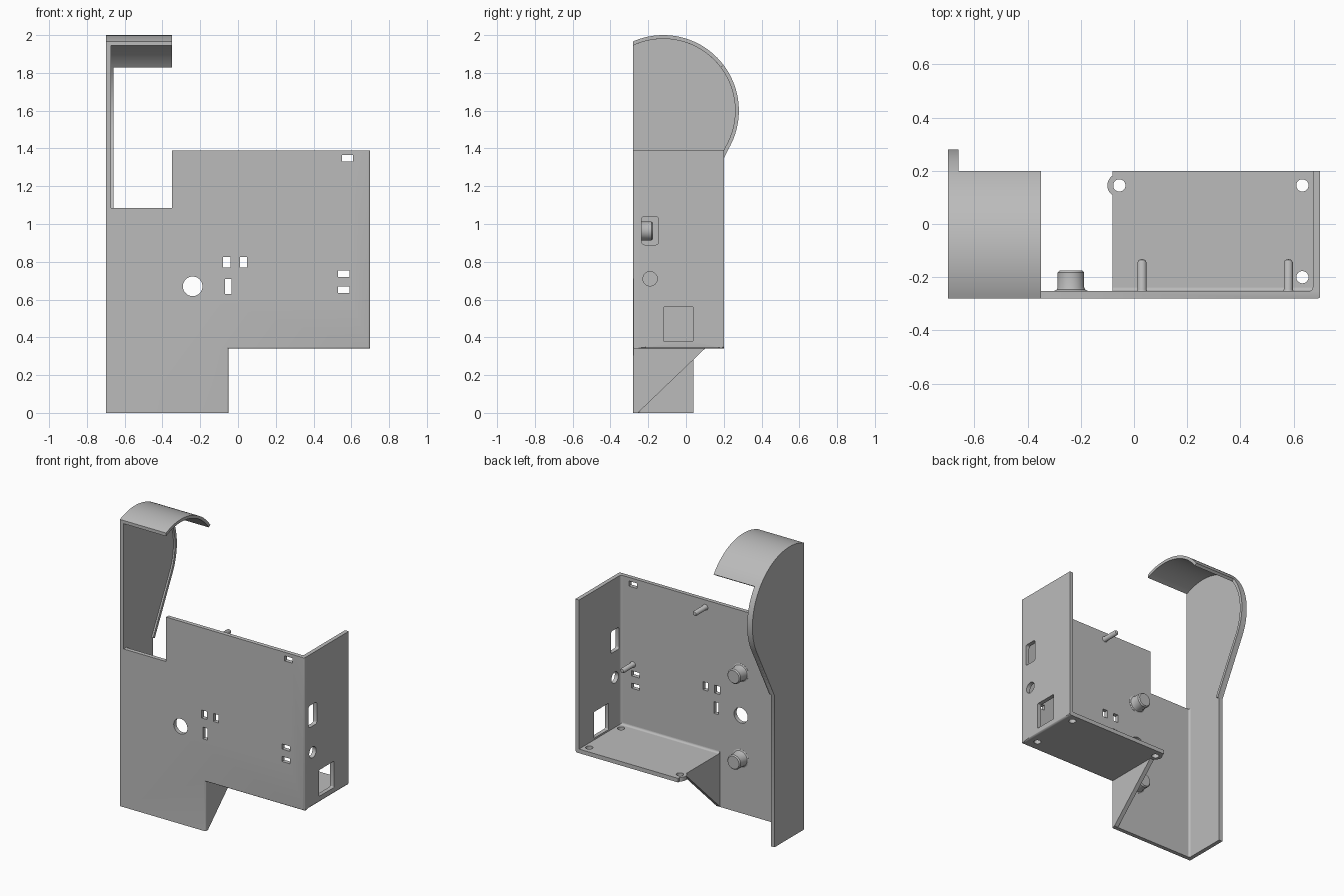
import bpy, bmesh
from math import sin, cos, pi, radians, acos, atan2, hypot
from mathutils import Matrix, Vector

cube = bpy.data.objects.get("Cube")
if cube:
    bpy.data.objects.remove(cube, do_unlink=True)

# One plain grey for the whole shell
grey = bpy.data.materials.new("plain_grey")
grey.use_nodes = True
GREY = (0.5, 0.5, 0.5, 1)
grey.diffuse_color = GREY
grey.node_tree.nodes["Principled BSDF"].inputs["Base Color"].default_value = GREY

T = 0.028                      # sheet thickness
BACK = -0.28 + T               # inner face of the front panel
R = 0.01                       # edge rounding

# Column vectors mapping sketch axes (u, v, normal) to world axes
PLANES = {
    "xy": ((1, 0, 0), (0, 1, 0), (0, 0, 1)),
    "xz": ((1, 0, 0), (0, 0, 1), (0, -1, 0)),
    "yz": ((0, 1, 0), (0, 0, 1), (1, 0, 0)),
}


def arc(cx, cy, r, a, b, n=24):
    return [(cx + r * cos(a + (b - a) * i / n), cy + r * sin(a + (b - a) * i / n))
            for i in range(n + 1)]


def circle(cx, cy, r):
    return arc(cx, cy, r, 0, 2 * pi, 32)[:-1]


def rect(u0, u1, v0, v1, r=0):
    if not r:
        return [(u0, v0), (u1, v0), (u1, v1), (u0, v1)]
    pts = []
    for k, (u, v) in enumerate([(u1 - r, v1 - r), (u0 + r, v1 - r),
                                (u0 + r, v0 + r), (u1 - r, v0 + r)]):
        pts += arc(u, v, r, k * pi / 2, (k + 1) * pi / 2, 4)
    return pts


def finish(ob):
    ob.data.materials.clear()
    ob.data.materials.append(grey)
    bpy.ops.object.select_all(action="DESELECT")
    ob.select_set(True)
    bpy.context.view_layer.objects.active = ob
    bpy.ops.object.shade_smooth_by_angle(angle=radians(35))
    return ob


def plate(name, plane, lo, hi, outline, holes=(), round_edge=None):
    """Extrude an outline with holes between lo and hi along the plane's axis."""
    cu = bpy.data.curves.new(name, "CURVE")
    cu.dimensions, cu.fill_mode, cu.extrude = "2D", "BOTH", (hi - lo) / 2
    for loop in (outline, *holes):
        sp = cu.splines.new("POLY")
        sp.points.add(len(loop) - 1)
        for p, (u, v) in zip(sp.points, loop):
            p.co = (u, v, 0, 1)
        sp.use_cyclic_u = True
    ob = bpy.data.objects.new(name, cu)
    bpy.context.collection.objects.link(ob)
    bpy.ops.object.select_all(action="DESELECT")
    ob.select_set(True)
    bpy.context.view_layer.objects.active = ob
    bpy.ops.object.convert(target="MESH")
    ob = bpy.context.view_layer.objects.active

    u, v, n = (Vector(a) for a in PLANES[plane])
    mid = Vector(abs(c) for c in n) * (lo + hi) / 2
    mat = Matrix((u, v, n)).transposed().to_4x4()
    mat.translation = mid
    bm = bmesh.new()
    bm.from_mesh(ob.data)
    bm.transform(mat)
    bmesh.ops.remove_doubles(bm, verts=bm.verts, dist=1e-4)
    bmesh.ops.recalc_face_normals(bm, faces=bm.faces)
    if round_edge:
        edges = [e for e in bm.edges if round_edge(*(w.co for w in e.verts))]
        bmesh.ops.bevel(bm, geom=edges, offset=R, segments=4, profile=0.5,
                        affect="EDGES", clamp_overlap=False)
    bm.to_mesh(ob.data)
    bm.free()
    return finish(ob)


def lathe(name, profile, x, z):
    """Turn a (radius, height) profile around an axis pointing to the back."""
    bm = bmesh.new()
    vs = [bm.verts.new((x + r, BACK - 0.002 + h, z)) for r, h in profile]
    es = [bm.edges.new(p) for p in zip(vs, vs[1:])]
    bmesh.ops.spin(bm, geom=vs + es, cent=(x, 0, z), axis=(0, 1, 0),
                   angle=2 * pi, steps=32)
    bmesh.ops.remove_doubles(bm, verts=bm.verts, dist=1e-4)
    bmesh.ops.recalc_face_normals(bm, faces=bm.faces)
    me = bpy.data.meshes.new(name)
    bm.to_mesh(me)
    bm.free()
    ob = bpy.data.objects.new(name, me)
    bpy.context.collection.objects.link(ob)
    return finish(ob)


def same(a, b, axis, value):
    return abs(a[axis] - value) < 1e-3 and abs(b[axis] - value) < 1e-3


# Front panel with its windows, rounded along the lower and left borders
plate("front_panel", "xz", -0.28, BACK,
      [(-0.7, 0), (-0.05, 0), (-0.05, 0.34), (0.7, 0.34), (0.7, 1.39),
       (-0.35, 1.39), (-0.35, 1.085), (-0.7, 1.085)],
      [circle(-0.24, 0.67, 0.052),
       rect(-0.08, -0.04, 0.77, 0.825), rect(0.01, 0.047, 0.77, 0.825),
       rect(-0.07, -0.035, 0.63, 0.71), rect(0.53, 0.59, 0.72, 0.755),
       rect(0.53, 0.59, 0.635, 0.67), rect(0.55, 0.61, 1.33, 1.365)],
      lambda a, b: same(a, b, 1, -0.28) and (
          same(a, b, 2, 0.34) or same(a, b, 0, 0.7) or same(a, b, 0, -0.05)))

# Left side wall with connector openings
plate("left_wall", "yz", 0.7 - T, 0.7, rect(-0.28 + R, 0.2, 0.34, 1.39),
      [rect(-0.235, -0.145, 0.89, 1.04, 0.015), circle(-0.19, 0.71, 0.038),
       rect(-0.12, 0.04, 0.38, 0.56, 0.006)],
      lambda a, b: same(a, b, 0, 0.7) and same(a, b, 2, 0.34))

# Floor with a rounded screw lobe and three screw holes
lobe = acos(-0.025 / 0.045)
plate("floor", "xy", 0.34, 0.34 + T,
      [(0.7 - R, -0.28 + R), (0.7 - R, 0.2), (-0.08, 0.2)]
      + arc(-0.055, 0.145, 0.045, lobe, 2 * pi - lobe, 16)
      + [(-0.08, -0.28 + R)],
      [circle(x, y, 0.023) for x, y in
       [(-0.055, 0.145), (0.633, 0.145), (0.633, -0.2)]])

# Triangular gusset under the floor
plate("gusset", "yz", -0.08, -0.05,
      [(-0.28 + R, 0), (-0.255, 0), (0.1, 0.34), (0.1, 0.35), (-0.28 + R, 0.35)])

# Right side wall: a narrow strip that widens to a round head
CY, CZ, RAD, RIM = -0.12, 1.6, 0.4, 0.02
NECK = (0.04, 1.04)
dy, dz = NECK[0] - CY, NECK[1] - CZ
tangent = atan2(dz, dy) + acos(RAD / hypot(dy, dz))
front = acos((-0.28 - CY) / RAD)
front_in = acos((-0.28 - CY) / (RAD - RIM))
plate("right_wall", "yz", -0.7, -0.7 + T,
      [(-0.28, 0), (NECK[0], 0), NECK] + arc(CY, CZ, RAD, tangent, front, 48))

# Raised rim following the head and its slanted neck
inner_neck = (NECK[0] - RIM * cos(tangent), NECK[1] - RIM * sin(tangent))
plate("head_rim", "yz", -0.7, -0.66,
      [NECK] + arc(CY, CZ, RAD, tangent, front, 48)
      + arc(CY, CZ, RAD - RIM, front_in, tangent, 48) + [inner_neck])

# Curved hood reaching over the opening
hood_end = acos(0.32 / RAD)
plate("hood", "yz", -0.7, -0.35,
      arc(CY, CZ, RAD, hood_end, front, 32)
      + arc(CY, CZ, RAD - RIM, front_in, hood_end, 32))


# Small fillets along the inside corners
def fillet(name, plane, lo, hi, u, v, su, sv, r=0.014):
    e = 0.002
    curve = [(u + su * (r - r * cos(a)), v + sv * (r - r * sin(a)))
             for a in [i * pi / 12 for i in range(7)]]
    plate(name, plane, lo, hi,
          [(u - su * e, v - sv * e), (u - su * e, v + sv * r)] + curve
          + [(u + su * r, v - sv * e)])


fillet("left_corner_fillet", "xy", 0.35, 1.39, 0.7 - T, BACK, -1, 1)
fillet("right_corner_fillet", "xy", 0, 1.085, -0.7 + T, BACK, 1, 1)
fillet("floor_fillet", "yz", -0.08, 0.69, BACK, 0.34 + T, 1, 1)

# Button bosses and locating pegs on the back of the panel
for name, z in (("upper_boss", 0.963), ("lower_boss", 0.375)):
    lathe(name, [(0, 0), (0.062, 0), (0.062, 0.003), (0.054, 0.007), (0.05, 0.015),
                 (0.05, 0.071), (0.043, 0.079), (0, 0.079)], -0.237, z)
for name, x, z in (("upper_peg", 0.03, 1.34), ("lower_peg", 0.58, 0.8)):
    lathe(name, [(0, 0), (0.021, 0), (0.017, 0.008), (0.017, 0.11),
                 (0.012, 0.119), (0, 0.122)], x, z)
